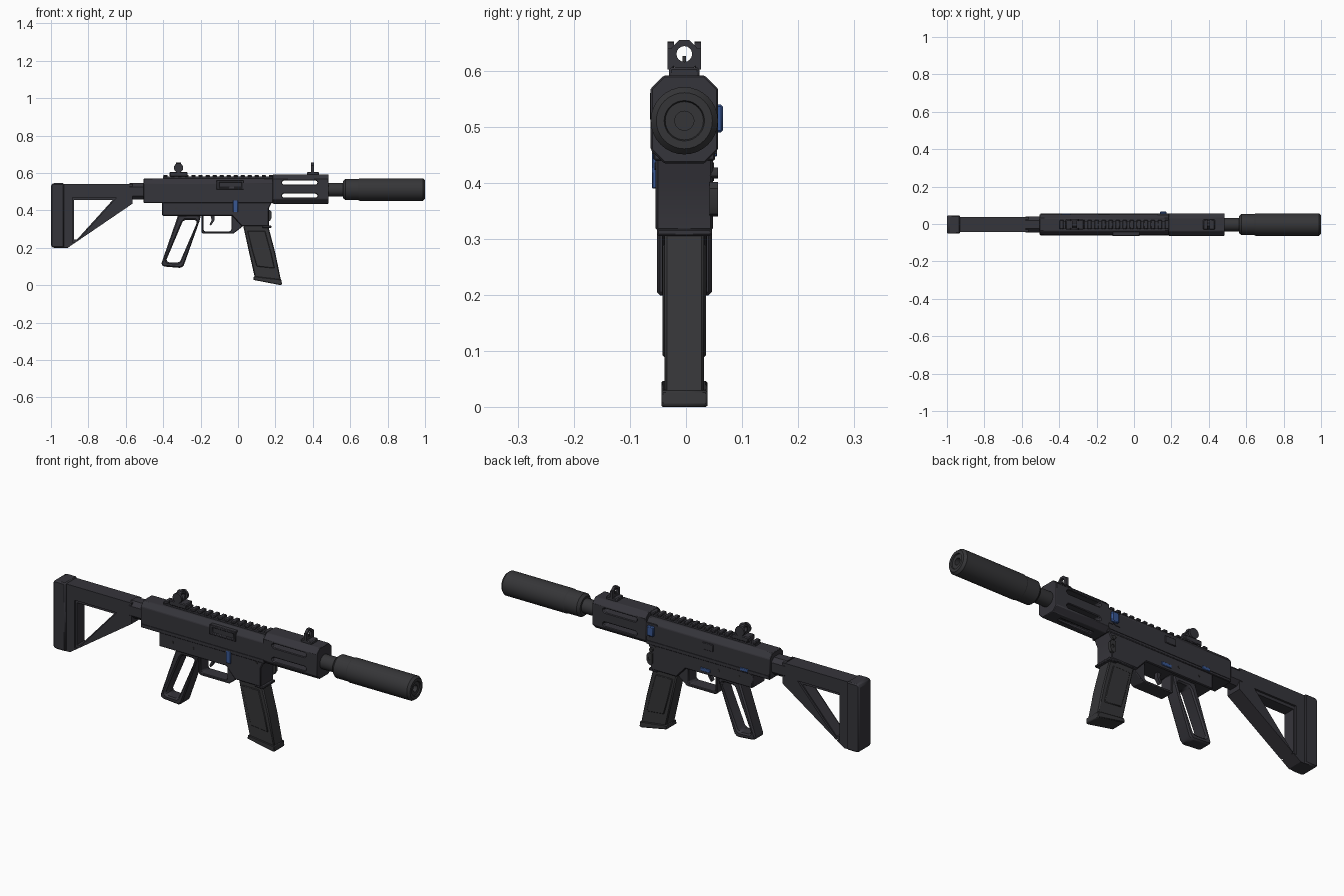
import bpy, bmesh, math
from mathutils import Vector

cube = bpy.data.objects.get("Cube")
if cube:
    bpy.data.objects.remove(cube, do_unlink=True)

YC = -0.003   # centre plane of the body
AXIS_Z = 0.511  # bore height


def material(name, rgb):
    m = bpy.data.materials.new(name)
    m.use_nodes = True
    m.diffuse_color = (*rgb, 1)
    m.node_tree.nodes["Principled BSDF"].inputs["Base Color"].default_value = (*rgb, 1)
    return m


BODY = material("charcoal", (0.036, 0.035, 0.043))
STEEL = material("dark_steel", (0.036, 0.036, 0.039))
BLUE = material("blue", (0.04, 0.095, 0.29))


def finish(bm, name, mat, bevel=0.0):
    bmesh.ops.recalc_face_normals(bm, faces=bm.faces)
    me = bpy.data.meshes.new(name)
    bm.to_mesh(me)
    bm.free()
    ob = bpy.data.objects.new(name, me)
    bpy.context.collection.objects.link(ob)
    me.materials.append(mat)
    if bevel:
        b = ob.modifiers.new("bevel", "BEVEL")
        b.width, b.segments, b.limit_method = bevel, 1, "ANGLE"
    return ob


def prism(name, pts, lo, hi, mat=BODY, axis="Y", bevel=0.0):
    """Extrude an outline: (x, z) along Y, or (y, z) along X."""
    bm = bmesh.new()
    place = (lambda a, b, t: (a, t + YC, b)) if axis == "Y" else (lambda a, b, t: (t, a + YC, b))
    low = [bm.verts.new(place(a, b, lo)) for a, b in pts]
    high = [bm.verts.new(place(a, b, hi)) for a, b in pts]
    bm.faces.new(low)
    bm.faces.new(high)
    n = len(pts)
    for i in range(n):
        j = (i + 1) % n
        bm.faces.new((low[i], low[j], high[j], high[i]))
    return finish(bm, name, mat, bevel)


def rect(x0, x1, z0, z1):
    return [(x0, z0), (x1, z0), (x1, z1), (x0, z1)]


def box(name, x0, x1, z0, z1, lo, hi, mat=BODY, bevel=0.0):
    return prism(name, rect(x0, x1, z0, z1), lo, hi, mat, "Y", bevel)


def octagon(hw, z0, z1, c):
    return [(-hw, z0 + c), (-hw + c, z0), (hw - c, z0), (hw, z0 + c),
            (hw, z1 - c), (hw - c, z1), (c - hw, z1), (-hw, z1 - c)]


def circle(a, b, r, n=16):
    return [(a + r * math.cos(2 * math.pi * i / n), b + r * math.sin(2 * math.pi * i / n))
            for i in range(n)]


def lathe(name, profile, mat, n=32):
    """Closed turned shape along the bore; profile is (x, radius)."""
    bm = bmesh.new()
    rings = [[bm.verts.new((x, YC + y, z)) for y, z in circle(0, AXIS_Z, r, n)]
             for x, r in profile]
    for a, b in zip(rings, rings[1:]):
        for i in range(n):
            j = (i + 1) % n
            bm.faces.new((a[i], a[j], b[j], b[i]))
    bm.faces.new(rings[0])
    bm.faces.new(rings[-1])
    return finish(bm, name, mat)


def cut(ob, *cutters):
    for c in cutters:
        m = ob.modifiers.new("cut", "BOOLEAN")
        m.operation, m.solver, m.object = "DIFFERENCE", "EXACT", c
        # Cuts come before the edge bevel
        with bpy.context.temp_override(object=ob, active_object=ob):
            bpy.ops.object.modifier_move_to_index(modifier="cut", index=0)
            bpy.ops.object.modifier_apply(modifier="cut")
        bpy.data.objects.remove(c, do_unlink=True)


def scaled(pts, k):
    c = sum((Vector(p) for p in pts), Vector((0, 0))) / len(pts)
    return [tuple(c + (Vector(p) - c) * k) for p in pts]


# Shoulder stock with a stepped triangular window
stock = prism("stock", [(-0.94, 0.54), (-0.565, 0.54), (-0.565, 0.435), (-0.91, 0.2), (-0.94, 0.2)],
              -0.04, 0.04, bevel=0.008)
window = [(-0.877, 0.455), (-0.67, 0.455), (-0.862, 0.243), (-0.877, 0.243)]
cut(stock, prism("window", window, -1, 1),
    *[prism("recess", scaled(window, 1.14), *sorted((s * 0.03, s * 0.1))) for s in (-1, 1)])
prism("butt_pad", [(-1, 0.21), (-0.99, 0.2), (-0.93, 0.2), (-0.93, 0.545), (-0.99, 0.545), (-1, 0.535)],
      -0.049, 0.049, bevel=0.006)
prism("stock_tube", octagon(0.042, 0.458, 0.545, 0.02), -0.58, -0.49, axis="X")

# Upper receiver and its parts
prism("upper_receiver", [(-0.055, 0.44), (0.055, 0.44), (0.055, 0.545), (0.034, 0.57),
                         (-0.034, 0.57), (-0.055, 0.545)], -0.505, 0.188, axis="X", bevel=0.003)
for s in (-1, 1):
    box("receiver_ridge", -0.5, 0.185, 0.452, 0.46, s * 0.056 - 0.002, s * 0.056 + 0.002)
port = box("ejection_port", -0.115, 0.03, 0.512, 0.562, -0.061, -0.03, bevel=0.002)
cut(port, box("slot", -0.1, 0.02, 0.522, 0.55, -0.1, -0.057))
box("bolt_cover", -0.19, -0.13, 0.5, 0.535, 0.05, 0.06, bevel=0.002)
box("charging_handle", 0.138, 0.175, 0.49, 0.54, 0.05, 0.069, BLUE, 0.004)
cut(box("handle_seat", 0.125, 0.187, 0.48, 0.55, 0.05, 0.058),
    box("groove", 0.15, 0.165, 0.3, 0.484, 0, 1))

# Top rail with repeating teeth
box("rail_base", -0.4, 0.187, 0.565, 0.58, -0.02, 0.02)
tooth = box("rail_teeth", -0.398, -0.376, 0.578, 0.59, -0.025, 0.025, bevel=0.003)
arr = tooth.modifiers.new("repeat", "ARRAY")
arr.count, arr.use_relative_offset, arr.use_constant_offset = 16, False, True
arr.constant_offset_displace = (0.0375, 0, 0)

# Handguard with long side slots
guard = prism("handguard", octagon(0.06, 0.435, 0.592, 0.024), 0.185, 0.485, axis="X", bevel=0.003)
for z0, z1 in ((0.538, 0.559), (0.468, 0.489)):
    slot = [(0.235, z0 + 0.007), (0.242, z0), (0.418, z0), (0.425, z0 + 0.007),
            (0.425, z1 - 0.007), (0.418, z1), (0.242, z1), (0.235, z1 - 0.007)]
    cut(guard, prism("slot", slot, -1, 1))
cut(guard, box("underside_slot", 0.24, 0.42, 0.4, 0.45, -0.012, 0.012))

# Barrel and muzzle tube with a hollow bore
lathe("barrel", [(0.46, 0.036), (0.58, 0.036)], STEEL, 24)
lathe("muzzle_tube", [(0.562, 0.038), (0.562, 0.046), (0.575, 0.057), (0.645, 0.057), (0.65, 0.06),
                      (0.988, 0.06), (0.998, 0.052), (1.0, 0.05), (1.0, 0.036), (0.994, 0.034),
                      (0.994, 0.017), (0.93, 0.017)], STEEL)

# Lower receiver with magazine well
prism("lower_receiver", [(-0.405, 0.46), (-0.405, 0.37), (-0.03, 0.37), (0.02, 0.315), (0.165, 0.315),
                         (0.165, 0.41), (0.18, 0.44), (0.18, 0.46)], -0.051, 0.051, bevel=0.004)
box("well_lip", 0.13, 0.178, 0.306, 0.318, -0.049, 0.049, bevel=0.003)
trigger_guard = prism("trigger_guard", [(-0.196, 0.38), (-0.196, 0.285), (-0.186, 0.275), (-0.025, 0.275),
                                        (0.03, 0.318), (0.03, 0.38)], -0.034, 0.034, bevel=0.003)
cut(trigger_guard, prism("opening", [(-0.184, 0.371), (-0.184, 0.295), (-0.178, 0.288), (-0.044, 0.288),
                                     (-0.035, 0.297), (-0.035, 0.371)], -1, 1))
prism("trigger", [(-0.15, 0.38), (-0.125, 0.38), (-0.127, 0.345), (-0.145, 0.318),
                  (-0.152, 0.324), (-0.14, 0.348)], -0.01, 0.01)
for s in (-1, 1):
    for x, z in ((-0.33, 0.41), (-0.215, 0.41), (0.14, 0.43)):
        prism("pin", circle(x, z, 0.007, 10), *sorted((s * 0.045, s * 0.053)), mat=STEEL)

# Blue controls
box("magazine_release", -0.027, 0.0, 0.39, 0.455, -0.058, -0.045, BLUE, 0.002)
box("selector_lever", -0.17, -0.115, 0.385, 0.402, 0.045, 0.055, BLUE, 0.002)
box("takedown_latch", -0.385, -0.34, 0.447, 0.463, 0.045, 0.0585, BLUE, 0.002)

# Sling loop at the front of the well
loop = prism("sling_loop", [(0.15, 0.35), (0.16, 0.34), (0.172, 0.345), (0.18, 0.36),
                            (0.18, 0.39), (0.17, 0.402), (0.15, 0.4)], 0.045, 0.06, STEEL, bevel=0.002)
cut(loop, prism("hole", circle(0.166, 0.372, 0.008, 10), 0.055, 1))
prism("sling_pin", circle(0.158, 0.418, 0.01, 12), 0.045, 0.06, STEEL)

# Skeleton grip
grip = prism("grip", [(-0.32, 0.375), (-0.198, 0.375), (-0.205, 0.345), (-0.29, 0.105), (-0.305, 0.092),
                      (-0.4, 0.1), (-0.411, 0.112), (-0.405, 0.13)], -0.036, 0.036, bevel=0.007)
hole = [(-0.297, 0.338), (-0.285, 0.349), (-0.227, 0.349), (-0.218, 0.338),
        (-0.308, 0.13), (-0.32, 0.12), (-0.375, 0.122), (-0.384, 0.132)]
cut(grip, prism("hole", hole, -1, 1))

# Magazine with raised side panels and a floor plate
prism("magazine", [(0.025, 0.33), (0.158, 0.33), (0.2, 0.17), (0.231, 0.02), (0.09, 0.04), (0.058, 0.18)],
      -0.0355, 0.0355, STEEL, bevel=0.005)
prism("magazine_panels", [(0.05, 0.29), (0.145, 0.29), (0.178, 0.17), (0.196, 0.09), (0.1, 0.1), (0.077, 0.18)],
      -0.039, 0.039, STEEL, bevel=0.003)
prism("magazine_floor", [(0.085, 0.048), (0.082, 0.028), (0.228, 0.0), (0.235, 0.004), (0.232, 0.03)],
      -0.041, 0.041, STEEL, bevel=0.003)


# Sights: a base carrying an upright ring
def sight(name, x, base0, base1, thick):
    box(name + "_base", base0, base1, 0.58, 0.606, -0.027, 0.027, bevel=0.004)
    ring = prism(name + "_ring", octagon(0.023, 0.598, 0.655, 0.014), x - thick, x + thick, axis="X")
    cut(ring, prism("hole", circle(0, 0.63, 0.014), -1, 1, axis="X"))
    box(name + "_post", x - 0.004, x + 0.004, 0.6, 0.626, -0.003, 0.003, STEEL)


sight("front_sight", 0.398, 0.37, 0.432, 0.007)
sight("rear_sight", -0.318, -0.365, -0.27, 0.013)
for s in (-1, 1):
    prism("sight_knob", circle(-0.318, 0.627, 0.025), *sorted((s * 0.018, s * 0.03)))
    box("front_sight_ear", 0.391, 0.405, 0.602, 0.64, *sorted((s * 0.02, s * 0.03)))

# Smooth the round surfaces, keep edges sharp
for ob in bpy.context.scene.objects:
    ob.select_set(ob.type == "MESH")
bpy.context.view_layer.objects.active = guard
bpy.ops.object.shade_smooth_by_angle(angle=math.radians(30))
